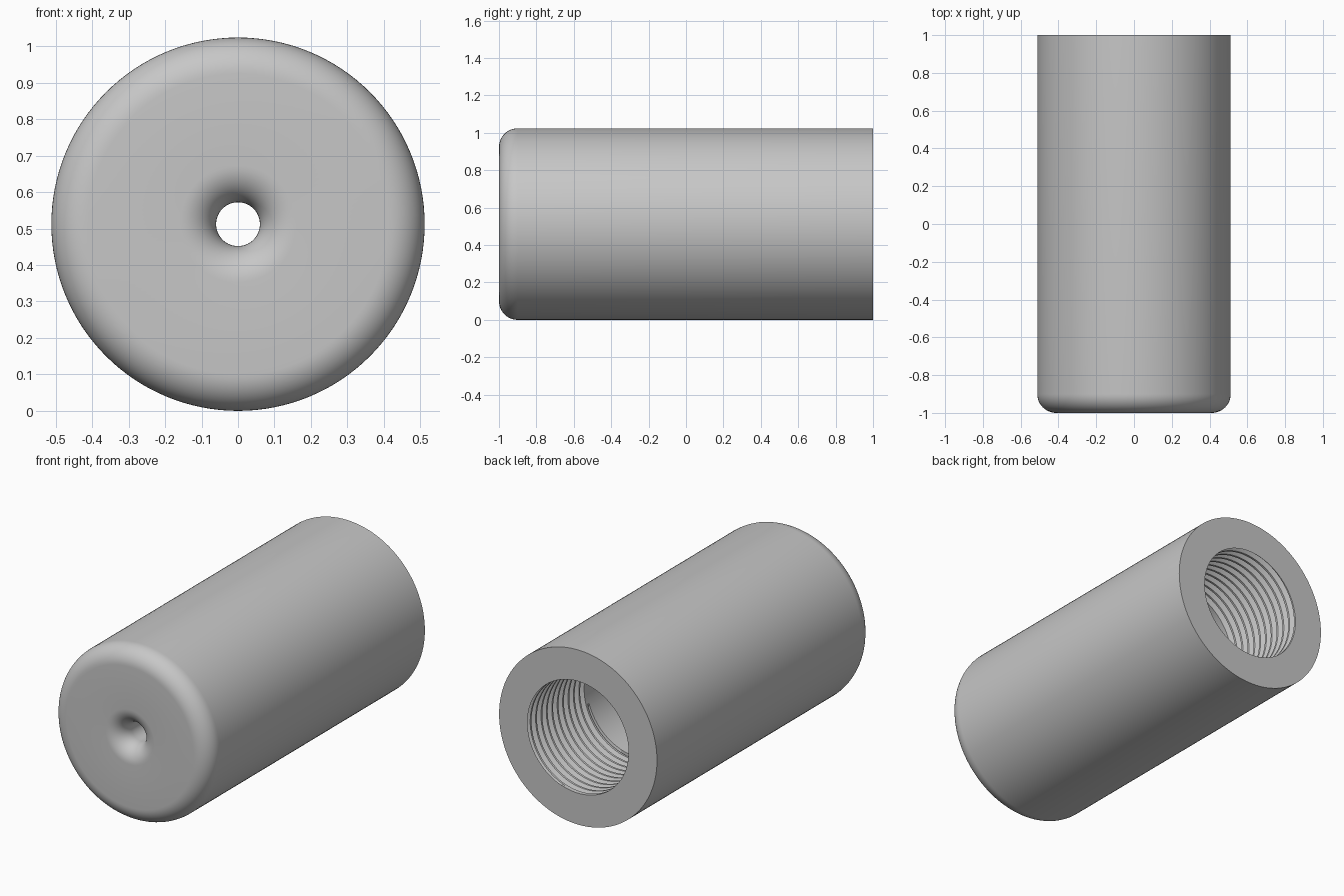
import bpy
import bmesh
from math import sin, cos, pi, radians

cube = bpy.data.objects.get("Cube")
if cube:
    bpy.data.objects.remove(cube, do_unlink=True)

SEGS = 128
OUTER, BORE, HOLE = 0.512, 0.328, 0.06
FILLET = 0.1
BACK, FRONT = 1.0, -1.0
THREAD_END, BORE_END = 0.45, -0.8
PITCH, DEPTH = 0.05, 0.026


def ring_point(r, y, i):
    """Point at radius r around the y axis, with the cylinder resting on the floor."""
    a = 2 * pi * i / SEGS
    return (r * sin(a), y, OUTER + r * cos(a))


def arc(cx, cy, start, end, steps=12):
    """Rounded corner as (radius, y) pairs."""
    angles = [radians(start + (end - start) * k / steps) for k in range(steps + 1)]
    return [(cx + FILLET * cos(a), cy + FILLET * sin(a)) for a in angles]


def add_skin(bm, columns):
    """Join neighbouring columns of points with quads."""
    cols = [[bm.verts.new(p) for p in col] for col in columns]
    for a, b in zip(cols, cols[1:]):
        for k in range(len(a) - 1):
            bm.faces.new((a[k], a[k + 1], b[k + 1], b[k]))


def thread_column(i):
    """One lengthwise line of points along the helical internal thread."""
    shape = [(0.0, 0), (0.25, 0), (0.55, DEPTH), (0.7, DEPTH)]
    turns = round((BACK - THREAD_END) / PITCH)
    points = []
    for k in range(-2, turns + 2):
        for part, cut in shape:
            y = THREAD_END + PITCH * (k + part + i / SEGS)
            inside = THREAD_END < y < BACK
            y = min(max(y, THREAD_END), BACK)
            points.append(ring_point(BORE + (cut if inside else 0), y, i))
    return points


bm = bmesh.new()

# Turned body: smooth bore, front wall with flared hole, rounded rim, back face
profile = [(BORE, THREAD_END), (BORE, BORE_END), (HOLE, BORE_END)]
profile += arc(HOLE + FILLET, FRONT + FILLET, 180, 270)
profile += arc(OUTER - FILLET, FRONT + FILLET, 270, 360)
profile += [(OUTER, BACK), (BORE, BACK)]
add_skin(bm, [[ring_point(r, y, i) for r, y in profile] for i in range(SEGS + 1)])

# Internal thread between the back face and the smooth bore
add_skin(bm, [thread_column(i) for i in range(SEGS + 1)])

bmesh.ops.remove_doubles(bm, verts=bm.verts, dist=0.0001)
bmesh.ops.recalc_face_normals(bm, faces=bm.faces)

mesh = bpy.data.meshes.new("threaded_sleeve")
bm.to_mesh(mesh)
bm.free()
sleeve = bpy.data.objects.new("threaded_sleeve", mesh)
bpy.context.collection.objects.link(sleeve)

# Plain grey finish
grey = bpy.data.materials.new("plain_grey")
grey.use_nodes = True
colour = (0.57, 0.57, 0.57, 1)
grey.diffuse_color = colour
grey.node_tree.nodes["Principled BSDF"].inputs["Base Color"].default_value = colour
mesh.materials.append(grey)

bpy.ops.object.select_all(action="DESELECT")
sleeve.select_set(True)
bpy.context.view_layer.objects.active = sleeve
bpy.ops.object.shade_smooth_by_angle(angle=radians(30))
